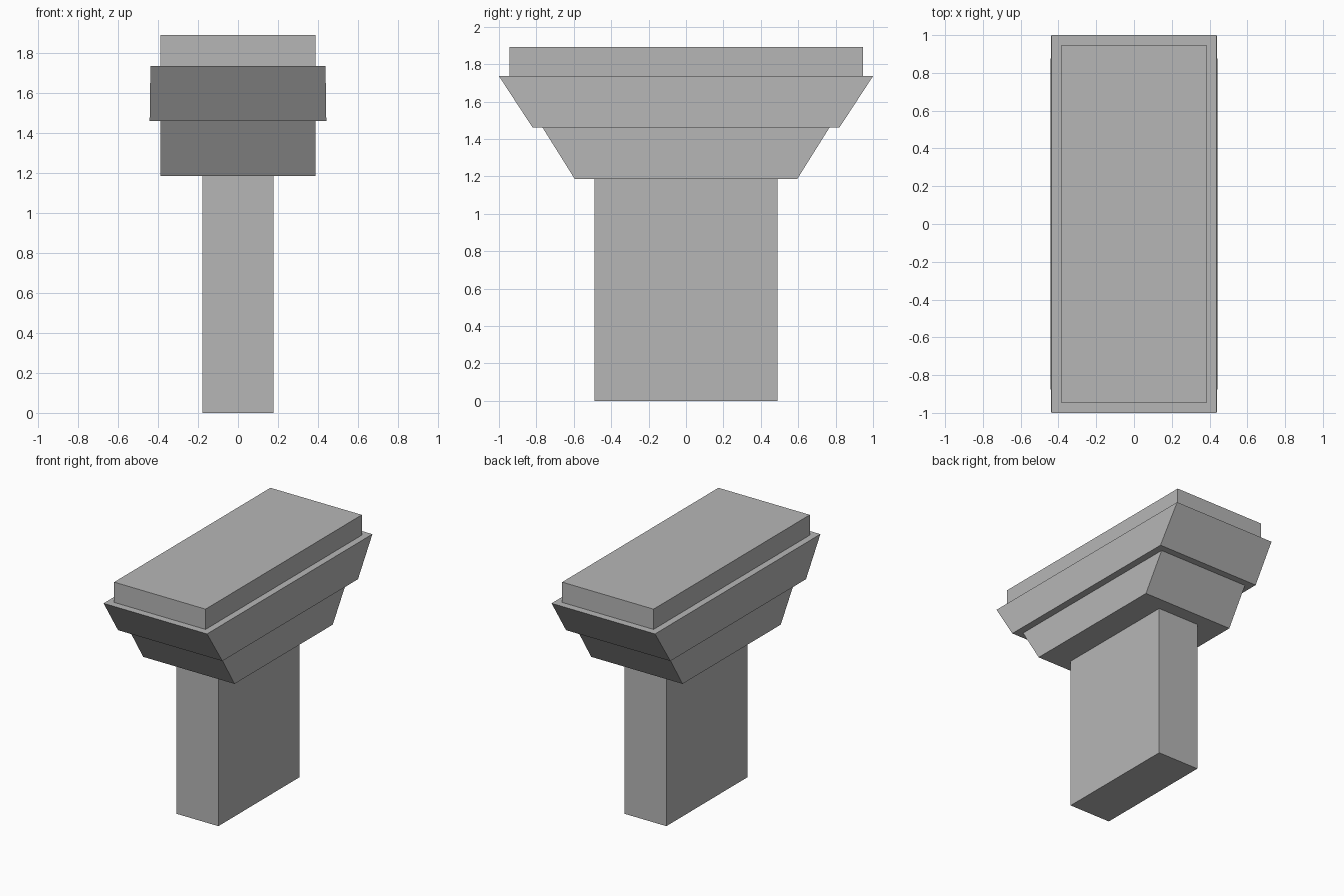
import bpy, bmesh

if "Cube" in bpy.data.objects:
    bpy.data.objects.remove(bpy.data.objects["Cube"])

# Dark grey stone
stone = bpy.data.materials.new("dark_stone")
stone.diffuse_color = (0.47, 0.47, 0.47, 1)
stone.use_nodes = True
stone.node_tree.nodes["Principled BSDF"].inputs["Base Color"].default_value = stone.diffuse_color


def frustum(name, z0, z1, bottom, top):
    """Closed four-sided block; bottom and top are (half x, half y)."""
    bm = bmesh.new()
    bmesh.ops.create_cube(bm, size=2)
    for v in bm.verts:
        hx, hy = top if v.co.z > 0 else bottom
        v.co = (v.co.x * hx, v.co.y * hy, z1 if v.co.z > 0 else z0)
    mesh = bpy.data.meshes.new(name)
    bm.to_mesh(mesh)
    bm.free()
    mesh.materials.append(stone)
    obj = bpy.data.objects.new(name, mesh)
    bpy.context.collection.objects.link(obj)
    return obj


# Rectangular column
frustum("column_shaft", 0, 1.185, (0.177, 0.49), (0.177, 0.49))
# Two flared courses, widening along y
frustum("lower_capital", 1.185, 1.461, (0.387, 0.594), (0.387, 0.767))
frustum("upper_capital", 1.461, 1.736, (0.442, 0.82), (0.438, 1.0))
# Flat slab on top
frustum("top_slab", 1.736, 1.891, (0.387, 0.945), (0.387, 0.945))
